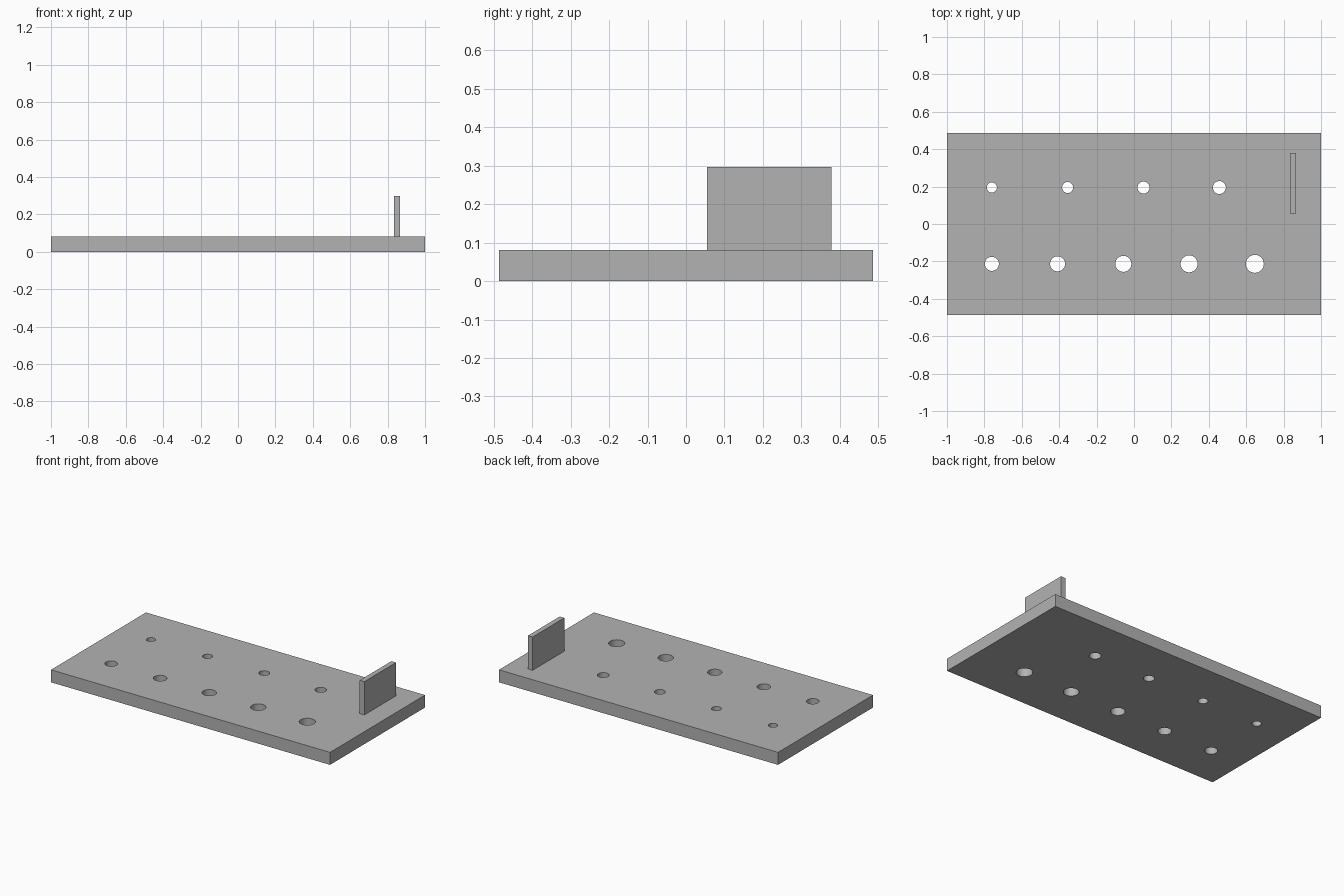
import bpy
from math import radians

cube = bpy.data.objects.get("Cube")
if cube:
    bpy.data.objects.remove(cube, do_unlink=True)

# One plain grey for every part
grey = bpy.data.materials.new("plain_grey")
grey.use_nodes = True
colour = (0.45, 0.45, 0.45, 1)
grey.diffuse_color = colour
grey.node_tree.nodes["Principled BSDF"].inputs["Base Color"].default_value = colour


def box(name, low, high):
    """Box between two opposite corners."""
    centre = [(a + b) / 2 for a, b in zip(low, high)]
    bpy.ops.mesh.primitive_cube_add(size=1, location=centre)
    obj = bpy.context.object
    obj.name = name
    obj.scale = [b - a for a, b in zip(low, high)]
    bpy.ops.object.transform_apply(location=False, rotation=False, scale=True)
    obj.data.materials.append(grey)
    return obj


def drill(plate, x, y, radius):
    """Cut a round through hole in the plate."""
    bpy.ops.mesh.primitive_cylinder_add(
        vertices=48, radius=radius, depth=0.4, location=(x, y, 0.04))
    cutter = bpy.context.object
    cutter.name = "hole_cutter"
    cutter.hide_render = True
    cutter.data.materials.append(grey)
    bpy.context.view_layer.objects.active = plate
    cut = plate.modifiers.new("hole", "BOOLEAN")
    cut.operation = "DIFFERENCE"
    cut.solver = "EXACT"
    cut.object = cutter
    bpy.ops.object.modifier_apply(modifier=cut.name)
    bpy.data.objects.remove(cutter, do_unlink=True)


# Base plate and upright tab
plate = box("base_plate", (-1, -0.486, 0), (1, 0.486, 0.081))
box("upright_tab", (0.834, 0.055, 0.081), (0.867, 0.379, 0.297))

# Two rows of holes growing in size: count, spacing, y, first radius, step
for count, spacing, y, radius, step in (
        (4, 0.4055, 0.195, 0.027, 0.0025),
        (5, 0.3515, -0.213, 0.0375, 0.0026)):
    for i in range(count):
        drill(plate, -0.76 + i * spacing, y, radius + i * step)

# Smooth hole walls, crisp plate edges
bpy.ops.object.select_all(action="DESELECT")
plate.select_set(True)
bpy.context.view_layer.objects.active = plate
bpy.ops.object.shade_smooth_by_angle(angle=radians(30))
